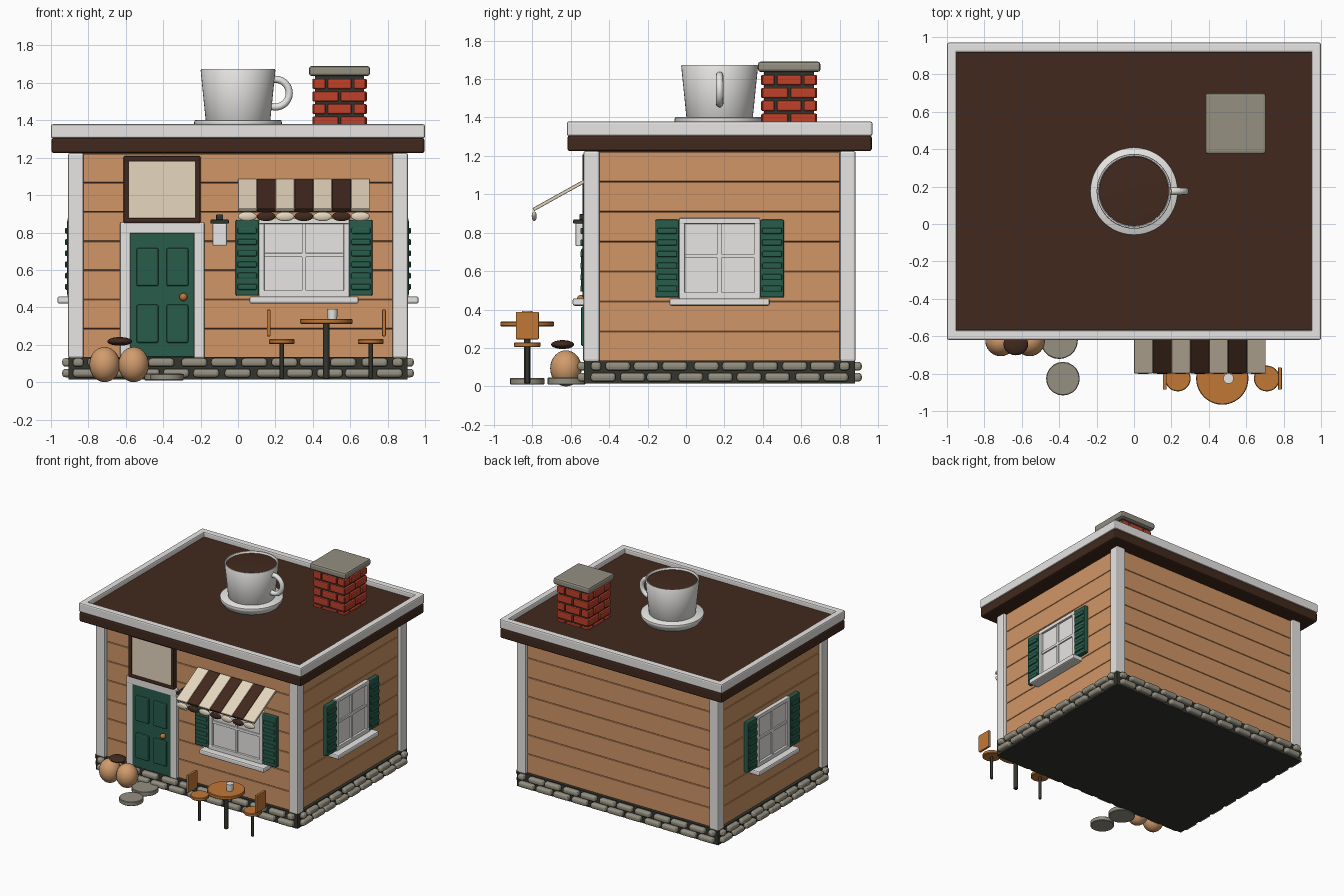
import bpy, bmesh, math, random
from mathutils import Matrix, Vector

if "Cube" in bpy.data.objects:
    bpy.data.objects.remove(bpy.data.objects["Cube"])

random.seed(4)
CY = 0.175                      # centre of the building in y
HX, HY = 0.88, 0.68             # half size of the walls


def mat(name, r, g, b):
    m = bpy.data.materials.new(name)
    m.diffuse_color = tuple((c / 255) ** 2.2 for c in (r, g, b)) + (1,)
    m.use_nodes = True
    m.node_tree.nodes["Principled BSDF"].inputs["Base Color"].default_value = m.diffuse_color
    return m


WHITE = mat("white paint", 233, 232, 229)
WOOD = mat("tan siding", 207, 149, 102)
BROWN = mat("dark brown", 67, 45, 35)
GREEN = mat("green paint", 44, 92, 76)
CHAR = mat("charcoal", 55, 56, 49)
STONE = mat("grey stone", 147, 142, 128)
BRICK = mat("red brick", 190, 66, 46)
CREAM = mat("cream", 229, 214, 190)
ORANGE = mat("orange wood", 192, 119, 57)
SACK = mat("sack cloth", 208, 154, 108)
I = Matrix.Identity(4)


def finish(name, bm, m, smooth=False):
    me = bpy.data.meshes.new(name)
    bmesh.ops.recalc_face_normals(bm, faces=bm.faces)
    bm.to_mesh(me)
    bm.free()
    me.materials.append(m)
    if smooth:
        me.polygons.foreach_set("use_smooth", [True] * len(me.polygons))
        me.set_sharp_from_angle(angle=math.radians(40))
    ob = bpy.data.objects.new(name, me)
    bpy.context.collection.objects.link(ob)
    return ob


def boxes(name, items, m, bevel=0.006, M=I, segs=2):
    """One object from boxes given as (x0, x1, y0, y1, z0, z1)."""
    bm = bmesh.new()
    for x0, x1, y0, y1, z0, z1 in items:
        T = Matrix.Translation(((x0 + x1) / 2, (y0 + y1) / 2, (z0 + z1) / 2))
        S = Matrix.Diagonal((abs(x1 - x0), abs(y1 - y0), abs(z1 - z0), 1))
        bmesh.ops.create_cube(bm, size=1, matrix=M @ T @ S)
    ob = finish(name, bm, m)
    if bevel:
        b = ob.modifiers.new("bevel", 'BEVEL')
        b.width, b.segments = bevel, segs
    return ob


def lathe(name, prof, loc, m, n=40):
    """Spin a profile of (radius, z) points about the z axis."""
    bm = bmesh.new()
    vs = [bm.verts.new((r, 0, z)) for r, z in prof]
    es = [bm.edges.new(p) for p in zip(vs, vs[1:])]
    bmesh.ops.spin(bm, geom=vs + es, axis=(0, 0, 1), cent=(0, 0, 0), angle=math.tau, steps=n)
    bmesh.ops.remove_doubles(bm, verts=bm.verts, dist=1e-5)
    bmesh.ops.translate(bm, verts=bm.verts, vec=loc)
    return finish(name, bm, m, True)


def disc(name, r, z0, z1, x, y, m, n=32):
    b = min(0.004, (z1 - z0) / 3)
    return lathe(name, [(0, z0), (r - b, z0), (r, z0 + b), (r, z1 - b), (r - b, z1), (0, z1)], (x, y, 0), m, n)


def ball(name, loc, s, m):
    bm = bmesh.new()
    bmesh.ops.create_uvsphere(bm, u_segments=24, v_segments=14, radius=1,
                              matrix=Matrix.Translation(loc) @ Matrix.Diagonal((*s, 1)))
    return finish(name, bm, m, True)


def wall(angle, dist):
    """Local frame of a wall: x along it, -y outwards."""
    return Matrix.Translation((0, CY, 0)) @ Matrix.Rotation(math.radians(angle), 4, 'Z') @ Matrix.Translation((0, -dist, 0))


SIDES = [("front", 0, HY, HX), ("right", 90, HX, HY), ("back", 180, HY, HX), ("left", -90, HX, HY)]

# foundation, wall core and plank siding
boxes("foundation_core", [(-0.905, 0.905, CY - 0.705, CY + 0.705, 0.015, 0.135)], CHAR, 0)
boxes("wall_core", [(-0.87, 0.87, CY - 0.67, CY + 0.67, 0.13, 1.23)], BROWN, 0)
for side, ang, dist, half in SIDES:
    M = wall(ang, dist)
    p = 0.156
    boxes(side + "_planks", [(-half + 0.01, half - 0.01, 0, 0.03, 0.13 + i * p + 0.001, 0.13 + (i + 1) * p - 0.001)
                             for i in range(7)], WOOD, 0.0025, M, 1)
    stones = []
    for row, z in enumerate((0.026, 0.083)):
        n = round(2 * half / 0.157)
        step = 2 * (half + 0.01) / n
        for k in range(n + row):
            u = -half - 0.01 + (k - 0.5 * row) * step
            a, b = max(u, -half - 0.01) + 0.012, min(u + step, half + 0.01) - 0.012
            j = random.uniform(-0.01, 0.01)
            stones.append((a + j, b + j, -0.06, -0.005, z, z + 0.045))
    boxes(side + "_foundation_stones", stones, STONE, 0.017, M, 3)

# corner posts
boxes("corner_posts", [(sx * 0.825, sx * 0.908, CY + sy * 0.625, CY + sy * 0.708, 0.13, 1.225)
                       for sx in (-1, 1) for sy in (-1, 1)], WHITE, 0.01)

# roof: fascia, deck and white parapet
RY = 0.795
boxes("roof_fascia", [(-0.997, 0.997, CY - RY + 0.003, CY + RY - 0.003, 1.225, 1.306)], BROWN, 0.012)
boxes("roof_deck", [(-0.96, 0.96, CY - RY + 0.04, CY + RY - 0.04, 1.29, 1.34)], BROWN, 0)
boxes("roof_parapet", [(-1, 1, CY + s * RY, CY + s * (RY - 0.052), 1.304, 1.379) for s in (-1, 1)]
      + [(s, s * 0.948, CY - RY, CY + RY, 1.304, 1.379) for s in (-1, 1)], WHITE, 0.01)

# giant rooftop cup
lathe("roof_saucer", [(0, 1.33), (0.2, 1.33), (0.232, 1.375), (0.235, 1.385), (0.233, 1.398), (0.228, 1.402), (0, 1.402)],
      (0, CY, 0), WHITE, 48)
lathe("roof_cup", [(0, 1.395), (0.168, 1.395), (0.173, 1.402), (0.2, 1.668), (0.197, 1.673), (0.19, 1.673),
                   (0.186, 1.668), (0.182, 1.63), (0, 1.63)], (0, CY, 0), WHITE, 48)
lathe("roof_coffee", [(0.187, 1.658), (0.1, 1.663), (0, 1.665)], (0, CY, 0), BROWN, 48)
cu = bpy.data.curves.new("roof_cup_handle", 'CURVE')
cu.dimensions, cu.bevel_depth, cu.bevel_resolution = '3D', 0.019, 4
sp = cu.splines.new('POLY')
sp.points.add(20)
for i, pt in enumerate(sp.points):
    a = math.radians(-110 + 11 * i)
    pt.co = (0.2 + 0.074 * math.cos(a), CY, 1.545 + 0.074 * math.sin(a), 1)
cu.materials.append(WHITE)
bpy.context.collection.objects.link(bpy.data.objects.new("roof_cup_handle", cu))

# chimney: core, staggered brick rows, cap
cx, cy = 0.543, 0.537
boxes("chimney_core", [(cx - 0.13, cx + 0.13, cy - 0.13, cy + 0.13, 1.31, 1.645)], CHAR, 0)
bricks = []
for row in range(5):
    z = 1.298 + 0.0675 * row
    cuts = (-0.145, 0, 0.145) if row % 2 else (-0.145, -0.07, 0.07, 0.145)
    for a, b in zip(cuts, cuts[1:]):
        a, b = a + 0.006, b - 0.006
        for s in (-1, 1):
            bricks.append((cx + a, cx + b, cy + s * 0.146, cy + s * 0.105, z, z + 0.054))
            bricks.append((cx + s * 0.146, cx + s * 0.105, cy + a, cy + b, z, z + 0.054))
boxes("chimney_bricks", bricks, BRICK, 0.008)
boxes("chimney_cap", [(cx - 0.163, cx + 0.163, cy - 0.163, cy + 0.163, 1.637, 1.69)], STONE, 0.014)


# windows with shutters and sill
def window(side, M, c, w):
    z0, z1 = 0.45, 0.876
    boxes(side + "_window_pane", [(c - w + 0.01, c + w - 0.01, -0.014, 0.01, z0, z1 - 0.01)], WHITE, 0, M)
    t = 0.03
    boxes(side + "_window_frame", [(c - w, c - w + t, -0.03, 0.01, z0, z1), (c + w - t, c + w, -0.03, 0.01, z0, z1),
                                   (c - w, c + w, -0.032, 0.01, z1 - t, z1), (c - w, c + w, -0.032, 0.01, z0, z0 + 0.04),
                                   (c - 0.011, c + 0.011, -0.026, 0, z0, z1 - 0.01),
                                   (c - w + 0.01, c + w - 0.01, -0.024, 0, 0.668, 0.69)], WHITE, 0.004, M)
    boxes(side + "_window_sill", [(c - w - 0.05, c + w + 0.05, -0.085, 0.01, 0.42, 0.459)], WHITE, 0.01, M)
    for s, lr in ((-1, "left"), (1, "right")):
        a, b = sorted((c + s * w, c + s * (w + 0.124)))
        boxes(f"{side}_{lr}_shutter", [(a, b, -0.034, 0.01, 0.462, 0.868)], GREEN, 0.008, M)
        boxes(f"{side}_{lr}_shutter_slats", [(a + 0.01, b - 0.01, -0.045, -0.03, 0.493 + 0.06 * i, 0.525 + 0.06 * i)
                                             for i in range(6)], GREEN, 0.007, M)


F = wall(0, HY)
window("front", F, 0.353, 0.242)
window("right", wall(90, HX), 0, 0.211)
window("left", wall(-90, HX), 0, 0.211)

# door with four panels and knob
boxes("door_frame", [(-0.63, -0.575, -0.03, 0.01, 0.13, 0.852), (-0.235, -0.18, -0.03, 0.01, 0.13, 0.852),
                     (-0.63, -0.18, -0.031, 0.01, 0.795, 0.854)], WHITE, 0.006, F)
boxes("door", [(-0.58, -0.23, -0.026, 0.01, 0.135, 0.8)], GREEN, 0.003, F)
boxes("door_panels", [(x, x + 0.118, -0.042, -0.01, z, z + 0.205) for x in (-0.543, -0.383) for z in (0.21, 0.513)],
      GREEN, 0.01, F)
ball("door_knob", (-0.292, CY - HY - 0.042, 0.455), (0.021, 0.021, 0.021), ORANGE)

# blank sign board
boxes("sign_frame", [(-0.612, -0.2, -0.02, 0.01, 0.848, 1.21)], BROWN, 0.01, F)
boxes("sign_border", [(-0.612, -0.58, -0.034, 0, 0.848, 1.21), (-0.232, -0.2, -0.034, 0, 0.848, 1.21),
                      (-0.612, -0.2, -0.035, 0, 1.178, 1.21), (-0.612, -0.2, -0.035, 0, 0.848, 0.878)], BROWN, 0.01, F)
boxes("sign_face", [(-0.584, -0.228, -0.028, -0.018, 0.874, 1.182)], CREAM, 0, F)

# wall lantern
boxes("lantern_body", [(-0.136, -0.06, -0.07, 0, 0.73, 0.85)], WHITE, 0.006, F)
boxes("lantern_cap", [(-0.147, -0.049, -0.082, 0, 0.847, 0.869), (-0.117, -0.079, -0.05, 0, 0.864, 0.897)], CHAR, 0.005, F)

# striped awning with scalloped edge
A = Matrix.Translation((0, -0.655, 0.998)) @ Matrix.Rotation(math.radians(29), 4, 'X')
for m, start, nm in ((CREAM, 0, "cream"), (BROWN, 1, "brown")):
    ids = range(start, 7, 2)
    boxes(f"awning_{nm}_stripes", [(0.1006 * i, 0.1006 * (i + 1), -0.16, 0.165, -0.009, 0.009) for i in ids], m, 0.002, A, 1)
    for i in ids:
        ball(f"awning_scallop_{i}", (0.05 + 0.1006 * i, -0.79, 0.886), (0.05, 0.013, 0.025), m)

# cafe table, cup and two chairs facing each other
TX, TY = 0.472, -0.826
disc("table_top", 0.14, 0.312, 0.338, TX, TY, ORANGE, 40)
disc("table_leg", 0.017, 0.015, 0.32, TX, TY, CHAR, 16)
lathe("table_cup", [(0, 0.337), (0.025, 0.337), (0.028, 0.392), (0.025, 0.392), (0, 0.392)],
      (0.505, TY, 0), WHITE, 24)
for s, nm in ((-1, "left"), (1, "right")):
    x = TX + s * 0.238
    disc(nm + "_chair_seat", 0.069, 0.205, 0.23, x, TY, ORANGE)
    disc(nm + "_chair_leg", 0.011, 0.015, 0.21, x, TY, CHAR, 12)
    bx = TX + s * 0.308
    boxes(nm + "_chair_back", [(bx - 0.01, bx + 0.01, TY - 0.06, TY + 0.06, 0.245, 0.388)], ORANGE, 0.005)

# stepping stones
disc("stepping_stone_near", 0.09, 0.01, 0.044, -0.38, -0.827, STONE, 20)
disc("stepping_stone_far", 0.1, 0.01, 0.046, -0.4, -0.622, STONE, 20)

# sacks and the dark one lying on them
for i, x in enumerate((-0.713, -0.558)):
    ball(f"sack_{i}", (x, -0.625, 0.094), (0.082, 0.082, 0.094), SACK)
ball("dark_sack", (-0.632, -0.642, 0.218), (0.066, 0.06, 0.023), BROWN)
